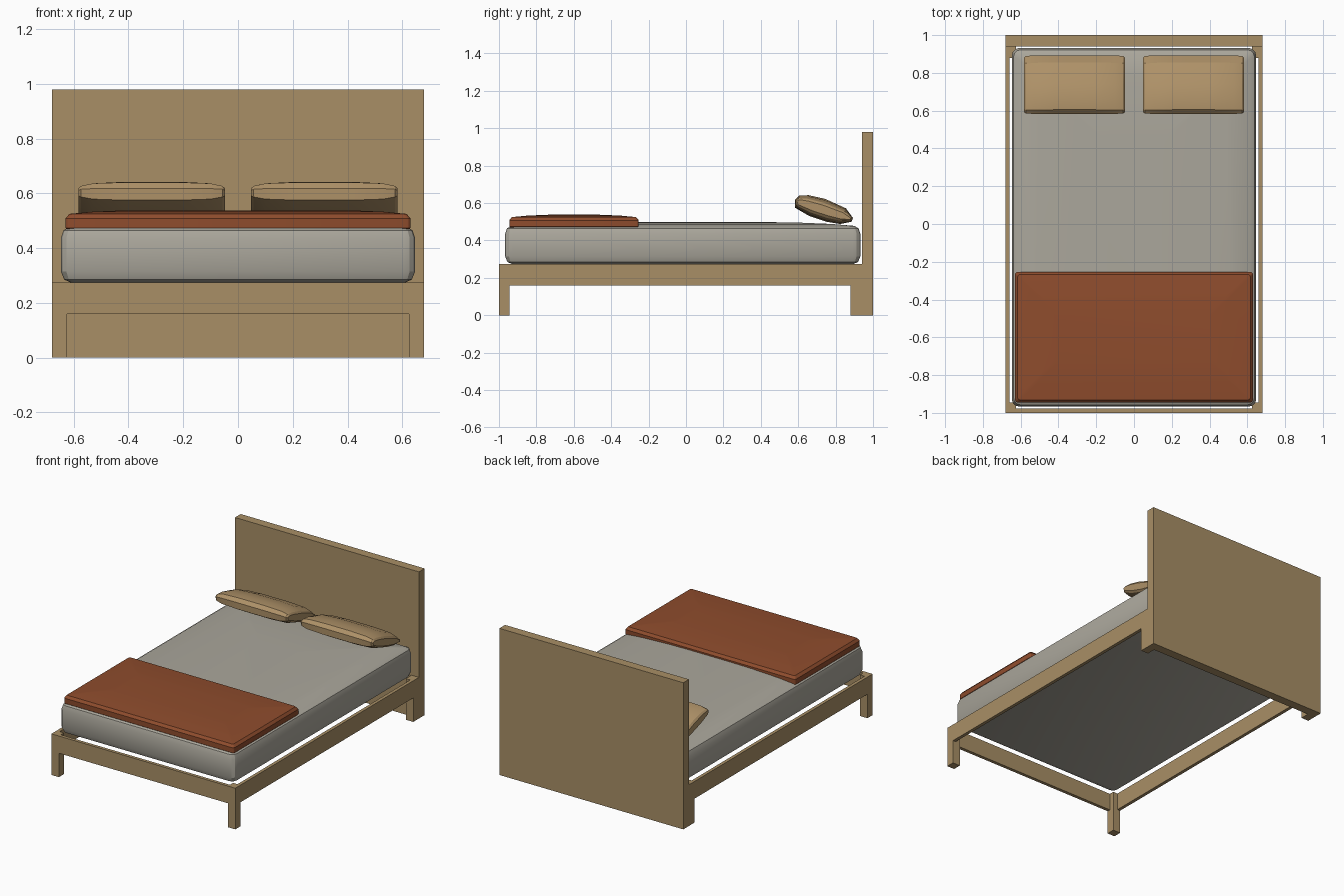
import bpy, bmesh, math
from mathutils import Vector

if "Cube" in bpy.data.objects:
    bpy.data.objects.remove(bpy.data.objects["Cube"])


def material(name, rgb):
    m = bpy.data.materials.new(name)
    m.diffuse_color = (*rgb, 1)
    m.use_nodes = True
    m.node_tree.nodes["Principled BSDF"].inputs["Base Color"].default_value = m.diffuse_color
    return m


WOOD = material("oak wood", (0.393, 0.274, 0.133))
LINEN = material("grey linen", (0.406, 0.386, 0.331))
RUST = material("rust blanket", (0.274, 0.073, 0.026))
TAN = material("tan pillow", (0.425, 0.285, 0.138))


def finish(bm, name, mat, smooth=None):
    bmesh.ops.recalc_face_normals(bm, faces=bm.faces)
    me = bpy.data.meshes.new(name)
    bm.to_mesh(me)
    bm.free()
    me.materials.append(mat)
    ob = bpy.data.objects.new(name, me)
    bpy.context.collection.objects.link(ob)
    if smooth:
        bpy.ops.object.select_all(action='DESELECT')
        ob.select_set(True)
        bpy.context.view_layer.objects.active = ob
        bpy.ops.object.shade_smooth_by_angle(angle=math.radians(smooth))
    return ob


def box(name, x0, x1, y0, y1, z0, z1):
    bm = bmesh.new()
    bmesh.ops.create_cube(bm, size=1)
    for v in bm.verts:
        v.co = Vector(((x0 + x1) / 2 + v.co.x * (x1 - x0),
                       (y0 + y1) / 2 + v.co.y * (y1 - y0),
                       (z0 + z1) / 2 + v.co.z * (z1 - z0)))
    return finish(bm, name, WOOD)


def loft(bm, rings):
    """Skin a list of closed point rings and cap both ends."""
    vs = [[bm.verts.new(p) for p in r] for r in rings]
    n = len(vs[0])
    for a, b in zip(vs, vs[1:]):
        for i in range(n):
            j = (i + 1) % n
            bm.faces.new((a[i], a[j], b[j], b[i]))
    bm.faces.new(vs[0][::-1])
    bm.faces.new(vs[-1])


def rounded_rect(hx, y0, y1, r, z, seg=3):
    cy, hy = (y0 + y1) / 2, (y1 - y0) / 2
    pts = []
    for k, (sx, sy) in enumerate(((1, 1), (-1, 1), (-1, -1), (1, -1))):
        for s in range(seg + 1):
            a = math.pi / 2 * (k + s / seg)
            pts.append((sx * (hx - r) + r * math.cos(a),
                        cy + sy * (hy - r) + r * math.sin(a), z))
    return pts


def cushion(name, mat, hx, y0, y1, r, profile):
    """Stack of rounded rectangles; profile holds (inset, height)."""
    bm = bmesh.new()
    loft(bm, [rounded_rect(hx - i, y0 + i, y1 - i, max(r - i * 0.5, 0.012), z)
              for i, z in profile])
    return finish(bm, name, mat, 25)


# Bed frame
W, LEG = 0.68, 0.055
box("headboard", -W, W, 0.94, 1.0, 0, 0.98)
box("foot_rail", -W + LEG, W - LEG, -1.0, -0.978, 0.16, 0.275)
for side, s in (("left", -1), ("right", 1)):
    def span(inner):
        return sorted((s * W, s * (W - inner)))
    box(side + "_rail", *span(0.022), -0.945, 0.88, 0.16, 0.275)
    box(side + "_front_leg", *span(LEG), -1.0, -0.945, 0, 0.275)
    box(side + "_back_leg", *span(LEG), 0.88, 0.94, 0, 0.275)

# Mattress with a softly domed top
cushion("mattress", LINEN, 0.647, -0.967, 0.932, 0.04,
        [(0.035, 0.275), (0.012, 0.285), (0.0, 0.315), (0.0, 0.435),
         (0.010, 0.465), (0.032, 0.478), (0.15, 0.488), (0.34, 0.496),
         (0.5, 0.498)])

# Folded blanket across the foot
cushion("blanket", RUST, 0.63, -0.945, -0.253, 0.015,
        [(0.006, 0.468), (0.0, 0.474), (0.0, 0.508), (0.014, 0.525),
         (0.10, 0.533), (0.22, 0.538)])

# Pillows: a tilted side profile swept across the width and thinned at the ends
PROFILE = [(0.583, 0.575), (0.583, 0.618), (0.605, 0.640), (0.655, 0.642),
           (0.745, 0.622), (0.855, 0.572), (0.893, 0.520), (0.885, 0.500),
           (0.825, 0.488), (0.750, 0.500), (0.660, 0.530)]
STATIONS = [(0.268, 0.40, 0.93), (0.258, 0.62, 0.98), (0.215, 0.88, 1.0),
            (0.10, 1.0, 1.0)]
MID = Vector((0.738, 0.562))
ALONG = Vector((math.cos(0.31), -math.sin(0.31)))
UP = Vector((math.sin(0.31), math.cos(0.31)))


def pillow_ring(x, thick, length):
    ring = []
    for p in PROFILE:
        d = Vector(p) - MID
        q = MID + ALONG * d.dot(ALONG) * length + UP * d.dot(UP) * thick
        ring.append((x, q.x, q.y))
    return ring


for side, cx in (("left", -0.315), ("right", 0.315)):
    bm = bmesh.new()
    loft(bm, [pillow_ring(cx - x, t, l) for x, t, l in STATIONS] +
             [pillow_ring(cx + x, t, l) for x, t, l in reversed(STATIONS)])
    finish(bm, side + "_pillow", TAN, 20)
